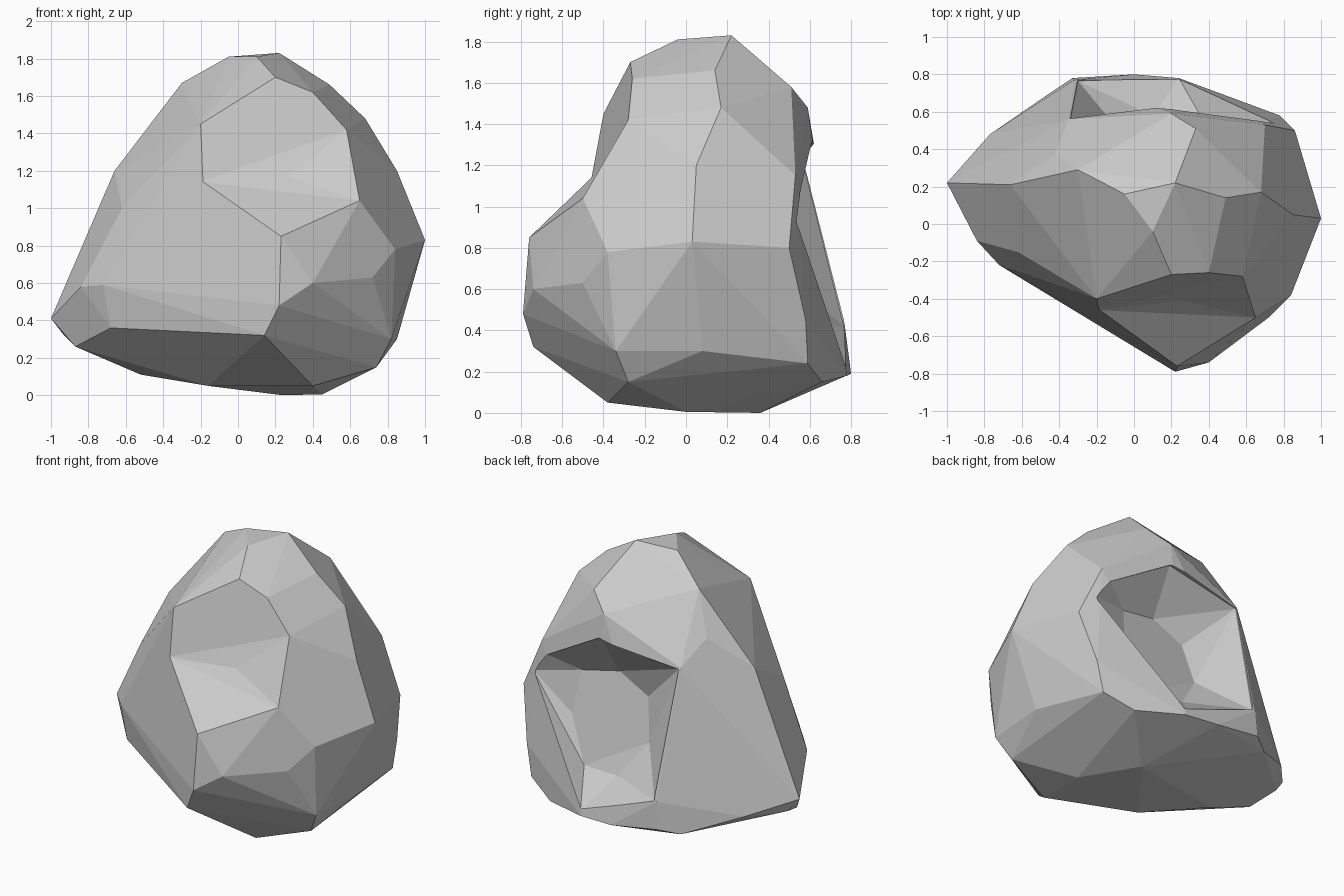
import bpy, bmesh


def hull(name, points):
    """Closed, flat-faced convex solid around a few corner points."""
    bm = bmesh.new()
    for p in points:
        bm.verts.new(p)
    res = bmesh.ops.convex_hull(bm, input=bm.verts[:])
    junk = set(res["geom_interior"]) | set(res["geom_unused"])
    bmesh.ops.delete(bm, geom=[g for g in junk if isinstance(g, bmesh.types.BMVert)], context='VERTS')
    bmesh.ops.recalc_face_normals(bm, faces=bm.faces[:])
    bmesh.ops.dissolve_limit(bm, angle_limit=0.08, verts=bm.verts[:], edges=bm.edges[:])
    me = bpy.data.meshes.new(name)
    bm.to_mesh(me)
    bm.free()
    ob = bpy.data.objects.new(name, me)
    bpy.context.collection.objects.link(ob)
    return ob


def carve(body, cutter):
    cutter.hide_render = True
    cutter.hide_set(True)
    m = body.modifiers.new(cutter.name, 'BOOLEAN')
    m.operation = 'DIFFERENCE'
    m.solver = 'EXACT'
    m.object = cutter


# boulder: main corners from the crown down to the foot
boulder = hull("boulder", [
    (.22, .22, 1.83), (.1, -.04, 1.81), (-.05, .16, 1.81), (.2, -.27, 1.7),
    (-.3, .29, 1.67), (.49, .14, 1.66), (.4, -.26, 1.62), (.33, .51, 1.58),
    (.68, .17, 1.48), (.2, .59, 1.48), (-.2, -.4, 1.45), (.58, -.28, 1.42),
    (-.42, .38, 1.4), (-.35, .56, 1.25), (.85, .05, 1.2), (-.66, .21, 1.2),
    (.7, .53, 1.15), (.65, -.5, 1.04), (-.62, -.15, 1.0),
    (.23, -.76, .85), (1, .03, .83), (.86, .5, .8), (.84, -.38, .78),
    (.72, -.5, .63), (.4, -.74, .6), (-.72, -.22, .59), (-.84, -.09, .58),
    (.22, -.79, .48), (-1, .22, .41), (-.77, .48, .33), (-.32, .77, .42),
    (-.68, -.21, .36), (.14, -.74, .32), (.82, -.34, .3), (.85, .08, .3),
    (-.87, .06, .26), (.78, .58, .45), (.74, .59, .24), (.24, .78, .18),
    (0, .8, .19), (-.33, .78, .24), (.55, .66, .15), (-.45, .7, .21),
    (-.93, .24, .32), (.74, -.28, .15), (-.52, .1, .11), (.4, -.38, .05),
    (-.16, -.15, .05), (.45, 0, .005), (.24, .36, 0),
])

# shallow ledge broken out of the front
carve(boulder, hull("front_ledge_cutter", [
    (-.2, -.4, 1.45), (.2, -.27, 1.7), (.4, -.26, 1.62), (.58, -.28, 1.42),
    (.65, -.5, 1.04), (.27, -.41, 1.17), (-.08, -.5, 1.1), (.23, -.76, .85),
    (-.2, -.46, 1.14), (.25, -1.5, 1.1), (.25, -1.2, 1.9),
]))

# oval hollow in the back: wide rim outside, smaller floor inside
carve(boulder, hull("back_hollow_cutter", [
    (.76, .54, .93), (.65, .55, 1.07), (.22, .6, 1.32), (-.34, .56, 1.24),
    (-.33, .66, .8), (-.3, .765, .42), (.24, .78, .22),
    (.46, .45, .98), (.2, .42, 1.03), (-.02, .43, .92), (-.07, .49, .65),
    (.1, .58, .41), (.36, .57, .41), (.5, .5, .7),
    (.5, 1.3, 1.1), (-.4, 1.3, 1.2), (0, 1.3, .4),
]))
